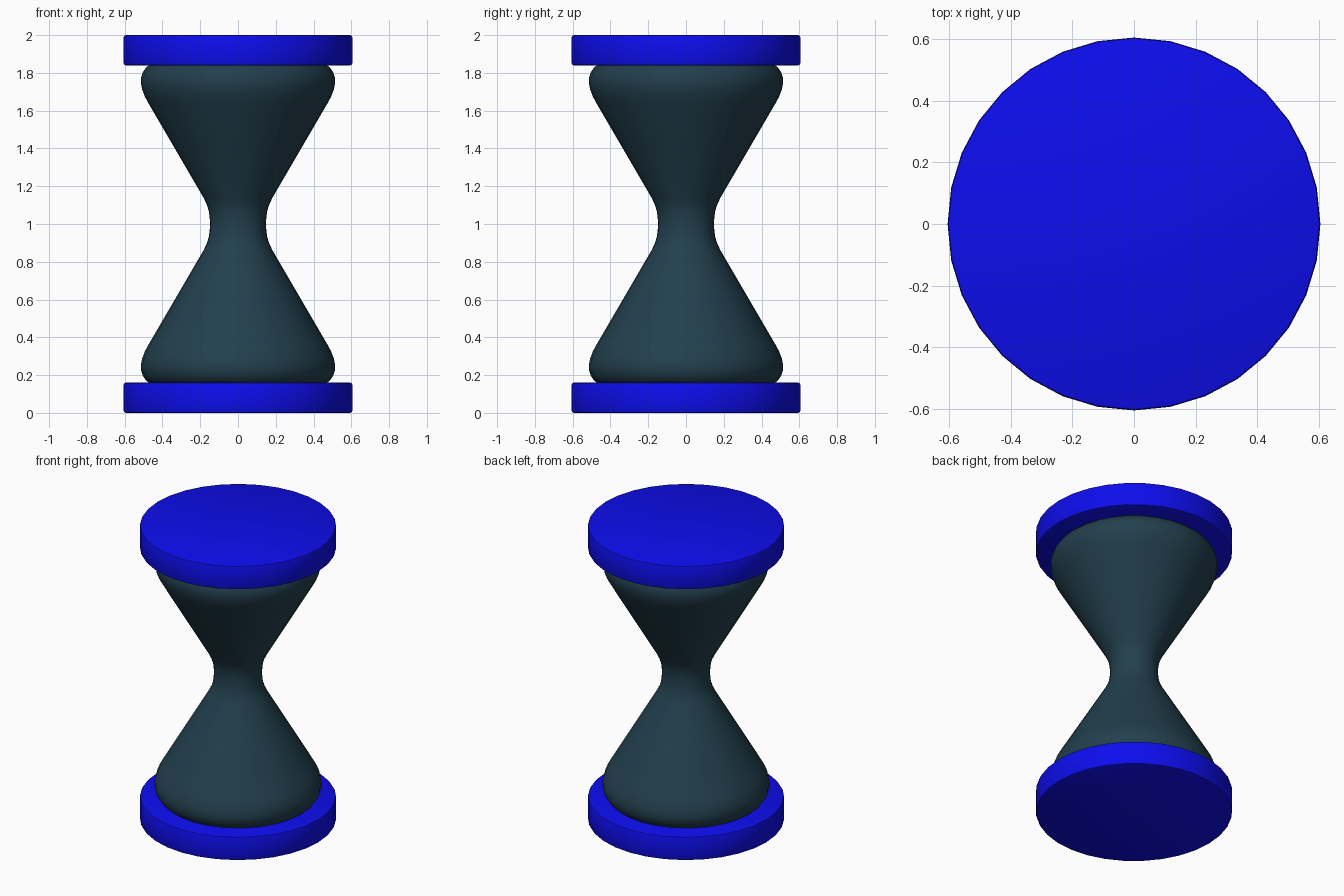
import bpy
import math

if "Cube" in bpy.data.objects:
    bpy.data.objects.remove(bpy.data.objects["Cube"])

SIDES = 32


def material(name, colour):
    mat = bpy.data.materials.new(name)
    mat.diffuse_color = (*colour, 1.0)
    mat.use_nodes = True
    mat.node_tree.nodes["Principled BSDF"].inputs["Base Color"].default_value = mat.diffuse_color
    return mat


def lathe(name, profile, mat, angle):
    """Spin a bottom-to-top (radius, height) profile around z and cap both ends."""
    verts = [(r * math.cos(2 * math.pi * i / SIDES), r * math.sin(2 * math.pi * i / SIDES), z)
             for r, z in profile for i in range(SIDES)]
    faces = []
    for k in range(len(profile) - 1):
        for i in range(SIDES):
            j = (i + 1) % SIDES
            faces.append((k * SIDES + i, k * SIDES + j,
                          (k + 1) * SIDES + j, (k + 1) * SIDES + i))
    last = (len(profile) - 1) * SIDES
    faces.append(tuple(reversed(range(SIDES))))
    faces.append(tuple(range(last, last + SIDES)))
    mesh = bpy.data.meshes.new(name)
    mesh.from_pydata(verts, [], faces)
    mesh.materials.append(mat)
    obj = bpy.data.objects.new(name, mesh)
    bpy.context.collection.objects.link(obj)
    bpy.ops.object.select_all(action='DESELECT')
    obj.select_set(True)
    bpy.context.view_layer.objects.active = obj
    bpy.ops.object.shade_smooth_by_angle(angle=math.radians(angle))
    return obj


blue = material("blue_paint", (0.004, 0.004, 0.85))
teal = material("dark_glass", (0.016, 0.05, 0.075))

# End discs with a slim rounded rim
R, T, B = 0.605, 0.16, 0.01
disc = [(R - B, 0), (R - 0.3 * B, 0.3 * B), (R, B),
        (R, T - B), (R - 0.3 * B, T - 0.3 * B), (R - B, T)]
for name, base in (("bottom_disc", 0.0), ("top_disc", 2.0 - T)):
    lathe(name, [(r, z + base) for r, z in disc], blue, 30)

# Hourglass bulb: upper half outline, mirrored about the neck at z = 1
upper = [(0.148, 1.0), (0.150, 1.035), (0.155, 1.07), (0.166, 1.105), (0.183, 1.14),
         (0.32, 1.375), (0.47, 1.632), (0.492, 1.672), (0.507, 1.71), (0.514, 1.745),
         (0.513, 1.775), (0.504, 1.803), (0.490, 1.825), (0.470, 1.842), (0.44, 1.855)]
lower = [(r, 2.0 - z) for r, z in reversed(upper[1:])]
lathe("glass_bulb", lower + upper, teal, 40)
